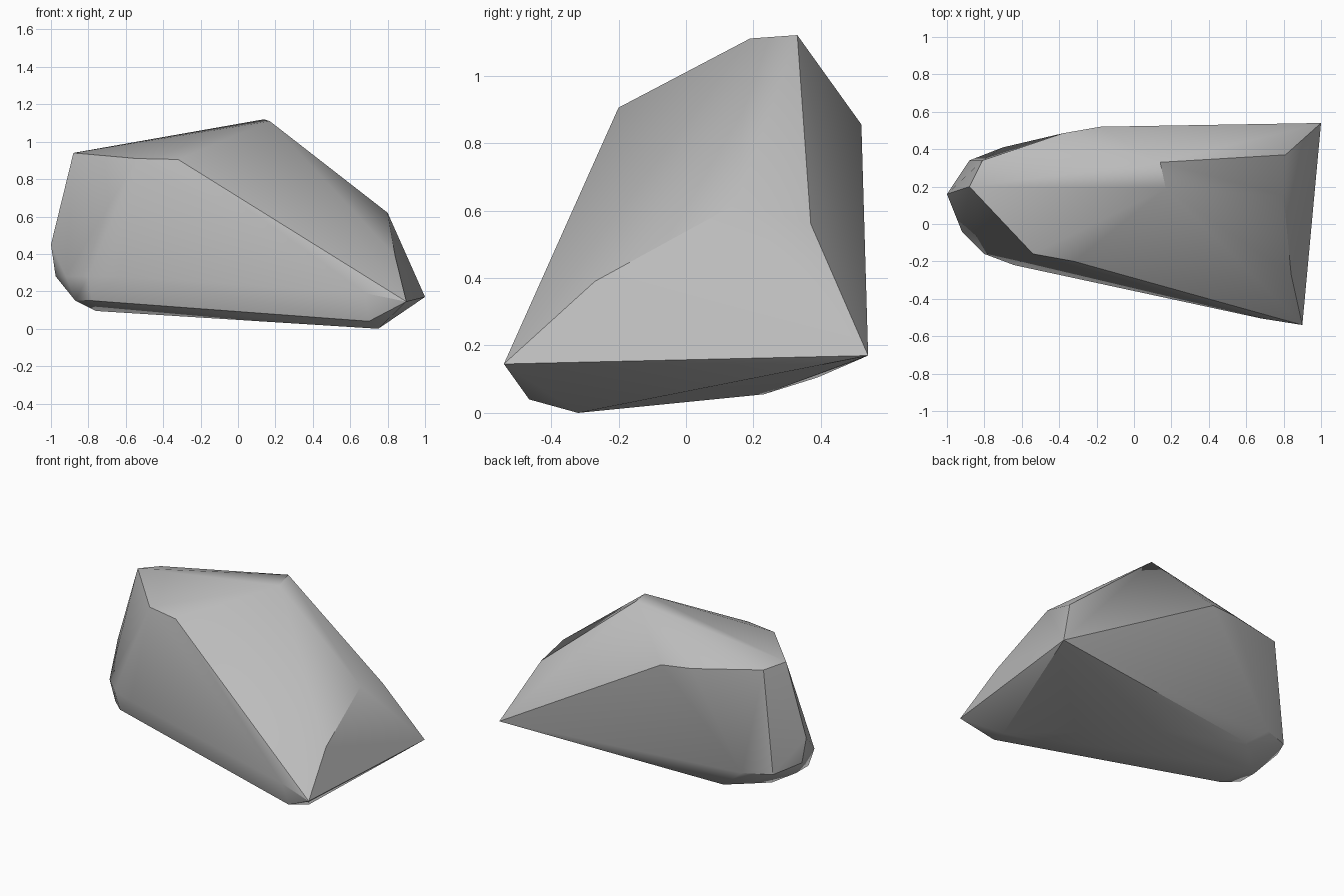
import bpy
import bmesh
from math import radians

# Remove the default object only
default_object = bpy.data.objects.get("Cube")
if default_object:
    bpy.data.objects.remove(default_object, do_unlink=True)


def flat_colour(name, colour):
    material = bpy.data.materials.new(name)
    material.use_nodes = True
    material.diffuse_color = colour
    material.node_tree.nodes["Principled BSDF"].inputs["Base Color"].default_value = colour
    return material


def hull_object(name, corner_groups, material, smooth_angle):
    """Wrap all corner points in one convex faceted skin."""
    bm = bmesh.new()
    for group in corner_groups:
        for corner in group:
            bm.verts.new(corner)
    hull = bmesh.ops.convex_hull(bm, input=bm.verts[:])
    inner = {v for v in hull["geom_interior"] + hull["geom_unused"]
             if isinstance(v, bmesh.types.BMVert)}
    bmesh.ops.delete(bm, geom=list(inner), context="VERTS")
    bmesh.ops.recalc_face_normals(bm, faces=bm.faces[:])
    mesh = bpy.data.meshes.new(name)
    bm.to_mesh(mesh)
    bm.free()
    mesh.materials.append(material)
    result = bpy.data.objects.new(name, mesh)
    bpy.context.collection.objects.link(result)

    # Smooth the gentle facets, keep the hard ridges
    bpy.ops.object.select_all(action="DESELECT")
    result.select_set(True)
    bpy.context.view_layer.objects.active = result
    bpy.ops.object.shade_smooth_by_angle(angle=radians(smooth_angle))
    return result


# Highest ridge, running from the peak to the blunt end
crown = [(.17, .19, 1.11), (.14, .33, 1.12), (-.32, -.2, .905), (-.54, -.16, .91),
         (-.88, .2, .94), (-.81, .34, .92)]

# Upper back edge and the shoulder above the pointed end
shoulder = [(-.18, .52, .855), (-.38, .485, .87), (.8, .15, .62), (.81, .37, .56),
            (.84, -.27, .39)]

# Widest outline around the rock
belt = [(1, .54, .17), (.9, -.54, .145), (.68, -.505, .19), (-.64, -.22, .28),
        (-.8, -.16, .28), (-.92, -.04, .28), (-.975, .17, .28), (-1, .16, .45),
        (-.88, .34, .24), (-.7, .41, .23)]

# Chamfered underside
foot = [(.75, -.32, 0), (.7, -.465, .04), (-.62, -.17, .15), (-.78, -.13, .15),
        (-.87, -.05, .15), (-.87, .08, .15), (-.76, .18, .095), (-.66, .31, .11),
        (-.55, .39, .105), (0, .23, .055)]

stone_grey = flat_colour("stone grey", (.5, .5, .5, 1))
hull_object("rock", [crown, shoulder, belt, foot], stone_grey, smooth_angle=30)
